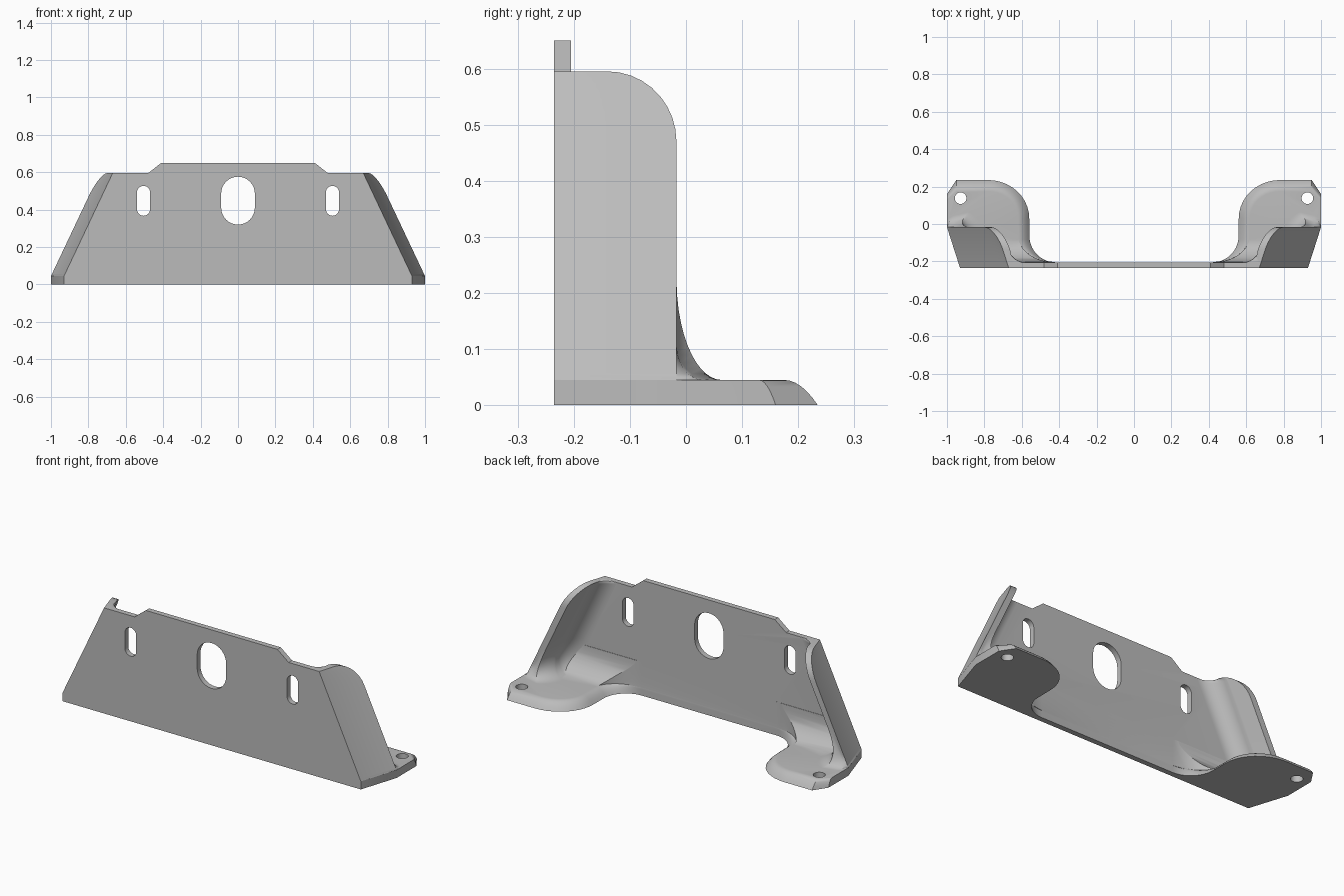
import bpy, bmesh
from math import sin, cos, pi, sqrt

cube = bpy.data.objects.get("Cube")
if cube:
    bpy.data.objects.remove(cube)

grey = bpy.data.materials.new("plain grey")
grey.use_nodes = True
colour = (0.5, 0.5, 0.5, 1)
grey.diffuse_color = colour
grey.node_tree.nodes["Principled BSDF"].inputs["Base Color"].default_value = colour

FRONT, REAR = -0.235, -0.205      # faces of the front plate
FOOT = 0.045                      # foot thickness
TOP = 0.595                       # wall height
WALL = 0.038                      # wall thickness
N = 10                            # steps per curve


def make(name, loops):
    """Skin a stack of matching closed loops and cap both ends."""
    bm = bmesh.new()
    rings = [[bm.verts.new(p) for p in loop] for loop in loops]
    n = len(rings[0])
    for a, b in zip(rings, rings[1:]):
        for i in range(n):
            j = (i + 1) % n
            bm.faces.new((a[i], a[j], b[j], b[i]))
    bm.faces.new(rings[0])
    bm.faces.new(rings[-1])
    bmesh.ops.remove_doubles(bm, verts=bm.verts, dist=0.0001)
    bmesh.ops.recalc_face_normals(bm, faces=bm.faces)
    mesh = bpy.data.meshes.new(name)
    bm.to_mesh(mesh)
    bm.free()
    mesh.materials.append(grey)
    ob = bpy.data.objects.new(name, mesh)
    bpy.context.collection.objects.link(ob)
    return ob


def combine(ob, other, operation):
    mod = ob.modifiers.new("combine", 'BOOLEAN')
    mod.operation, mod.solver, mod.object = operation, 'EXACT', other
    bpy.context.view_layer.objects.active = ob
    bpy.ops.object.modifier_apply(modifier=mod.name)
    bpy.data.objects.remove(other)


def capsule(cx, cz, r, half):
    """Upright slot outline."""
    pts = []
    for k, start in ((1, 0), (-1, pi)):
        for i in range(17):
            a = start + pi * i / 16
            pts.append((cx + r * cos(a), cz + k * (half - r) + r * sin(a)))
    return pts


def outer(y, z):
    return 0.93 + 0.32 * (y - FRONT) - 0.473 * max(z - FOOT, 0)


def wall_loop(z):
    """Horizontal slice of the flared wall and its fillet to the plate."""
    back = -0.017
    if z > 0.47:
        back = -0.14 + 0.123 * sqrt(max(0, 1 - ((z - 0.47) / (TOP - 0.47)) ** 2))
    r = min(0.1, back - REAR - 0.002)
    pts = [(outer(FRONT, z), FRONT)]
    pts += [(outer(back, z) - WALL * i / 3, back) for i in range(3)]
    low = REAR + r
    for i in range(N + 1):
        y = back + (low - back) * i / N
        pts.append((outer(y, z) - WALL, y))
    cx = outer(low, z) - WALL - r
    for i in range(1, N + 1):
        a = pi / 2 * i / N
        pts.append((cx + r * cos(a), low - r * sin(a)))
    pts.append((cx, FRONT))
    return pts


def foot_loop(k):
    """Foot outline; k from 0 to 1 pulls in the rounded upper edge."""
    d = 0.06 * k
    pts = [(0.93, FRONT), (1.0, -0.017), (1.0, 0.16 - d / 2), (0.95, 0.235 - d)]
    for i in range(N + 1):
        a = pi / 2 * (1 + i / N)
        pts.append((0.78 + (0.22 - d) * cos(a), 0.03 + (0.205 - d) * sin(a)))
    for i in range(1, N + 1):
        a = pi / 2 * i / N
        pts.append((0.42 + (0.14 + d) * cos(a), -0.06 - 0.145 * sin(a)))
    pts.append((0.42, FRONT))
    return pts


def fade(z, height):
    u = min(1, (z - FOOT) / height)
    return 1 - sqrt(max(0, 1 - (1 - u) ** 2))


def corner_loops(side):
    loops = []
    for i in range(7):                          # rounded foot edge
        z = FOOT * (1 - (1 - i / 6) ** 2)
        loops.append([(side * x, y, z) for x, y in foot_loop(1 - sqrt(1 - z / FOOT))])
    heights = [FOOT + 0.18 * (i / 12) ** 2 for i in range(13)] + [0.35]
    heights += [0.47 + (TOP - 0.47) * sin(pi / 2 * i / 9) for i in range(10)]
    foot = foot_loop(1)
    for z in heights:                           # fillet, then wall
        loop = []
        for i, (p, q) in enumerate(zip(wall_loop(z), foot)):
            w = 0.32 * fade(z, 0.065) if i < 4 else 0.42 * fade(z, 0.18)
            if i < 2:
                w = 0
            loop.append((side * (p[0] + (q[0] - p[0]) * w), p[1] + (q[1] - p[1]) * w, z))
        loops.append(loop)
    return loops


def gusset_loops(side):
    """Concave fillet between the plate and the foot."""
    loops = []
    for j in range(11):
        z = 0.04 + 0.15 * (j / 10) ** 1.5
        depth = 0.14 * (1 - sqrt(1 - (1 - j / 10 * 0.98) ** 2 * 0.999)) + 0.002
        if j:
            u = (z - 0.04) / 0.15
            depth = 0.14 * (1 - sqrt(1 - (1 - u) ** 2)) + 0.002
        loop = [(side * 0.42, REAR - 0.01, z)]
        for i in range(N + 1):
            y = REAR + depth * i / N
            s = min(1, max(0, (-0.06 - y) / 0.145))
            loop.append((side * (0.42 + 0.2 * sqrt(1 - s * s)), y, z))
        far = outer(REAR, z) - 0.03
        loop += [(side * far, REAR + depth, z), (side * far, REAR - 0.01, z)]
        loops.append(loop)
    return loops


# Front plate with its raised middle
half = [(0.93, 0), (0.93, FOOT), (0.67, TOP), (0.48, TOP), (0.41, 0.65)]
outline = half + [(-x, z) for x, z in reversed(half)]
bracket = make("mounting_bracket", [[(x, y, z) for x, z in outline] for y in (FRONT, REAR)])

# Slots through the plate
for cx, cz, r, h in ((0, 0.448, 0.09, 0.128), (0.505, 0.447, 0.035, 0.08), (-0.505, 0.447, 0.035, 0.08)):
    slot = capsule(cx, cz, r, h)
    combine(bracket, make("slot_cutter", [[(x, y, z) for x, z in slot] for y in (-0.3, -0.15)]), 'DIFFERENCE')

# Flared walls, feet, fillets and bolt holes
for side in (1, -1):
    corner = make("corner", corner_loops(side))
    ring = [(side * 0.927 + 0.031 * cos(pi * i / 16), 0.138 + 0.031 * sin(pi * i / 16)) for i in range(32)]
    combine(corner, make("hole_cutter", [[(x, y, z) for x, y in ring] for z in (-0.1, 0.2)]), 'DIFFERENCE')
    combine(bracket, corner, 'UNION')
    combine(bracket, make("gusset", gusset_loops(side)), 'UNION')

# Smooth curves, sharp edges
bpy.ops.object.select_all(action='DESELECT')
bracket.select_set(True)
bpy.context.view_layer.objects.active = bracket
bpy.ops.object.shade_smooth_by_angle(angle=0.6)
